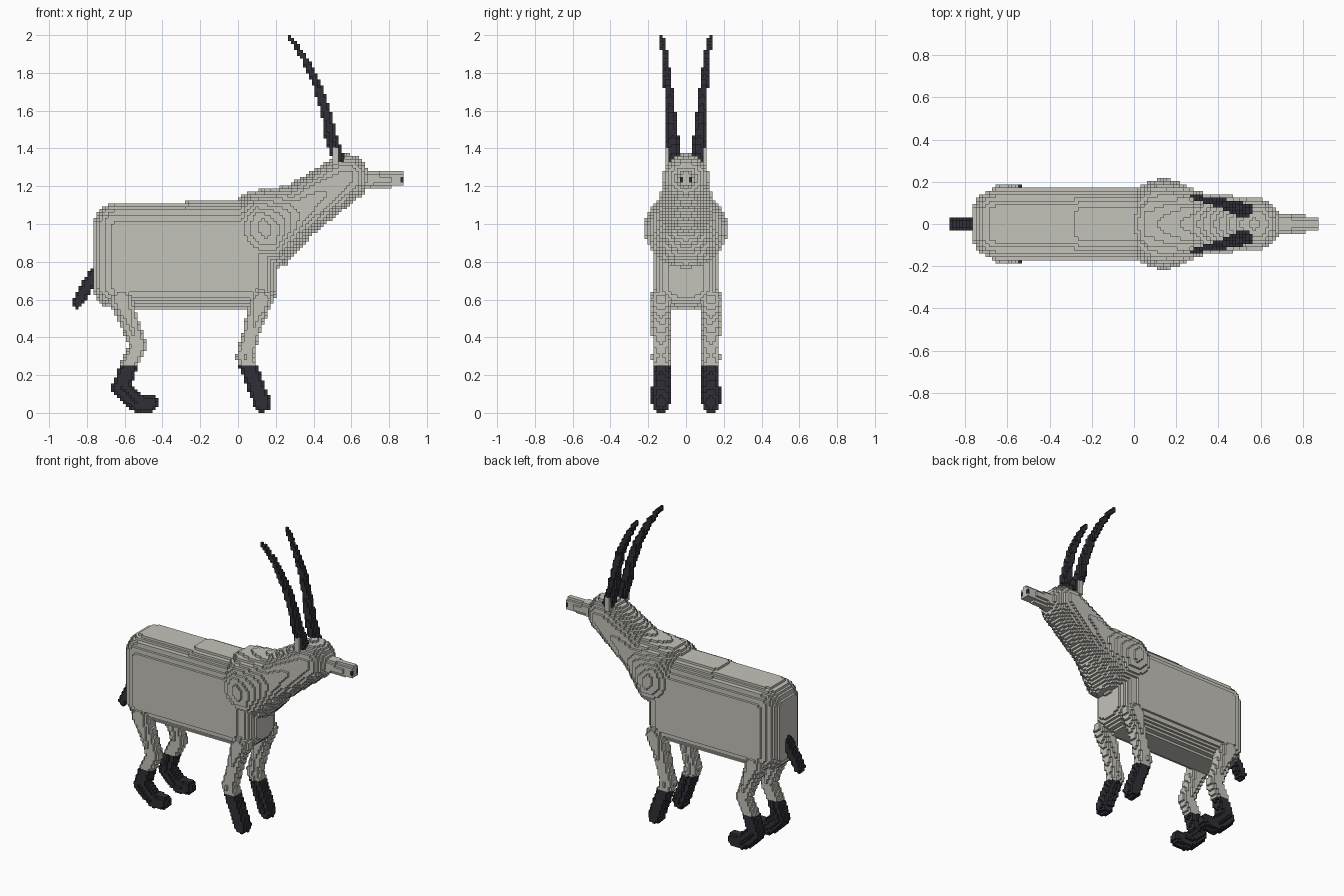
import bpy, bmesh, math
from mathutils import Vector

if "Cube" in bpy.data.objects:
    bpy.data.objects.remove(bpy.data.objects["Cube"], do_unlink=True)

V = 1 / 64          # edge of one small block
SOCK_TOP = 0.255    # height where the dark lower legs begin


def make_material(name, rgb):
    mat = bpy.data.materials.new(name)
    mat.use_nodes = True
    mat.diffuse_color = (*rgb, 1)
    bsdf = mat.node_tree.nodes["Principled BSDF"]
    bsdf.inputs["Base Color"].default_value = (*rgb, 1)
    bsdf.inputs["Roughness"].default_value = 0.9
    return mat


grey = make_material("pale grey coat", (0.55, 0.54, 0.49))
dark = make_material("charcoal", (0.030, 0.028, 0.038))


def fill(lo, hi, inside):
    """Blocks within the bounds whose centre passes the test."""
    a = [math.floor(c / V) for c in lo]
    b = [math.ceil(c / V) for c in hi]
    return {(i, j, k)
            for i in range(a[0], b[0]) for j in range(a[1], b[1]) for k in range(a[2], b[2])
            if inside(Vector(((i + .5) * V, (j + .5) * V, (k + .5) * V)))}


def limb(points):
    """Tapered round limb through points (x, y, z, radius)."""
    cells = set()
    for p, q in zip(points, points[1:]):
        a, b = Vector(p[:3]), Vector(q[:3])
        d, ra, rb = b - a, p[3], q[3]
        r = max(ra, rb)

        def inside(c):
            t = min(1, max(0, (c - a).dot(d) / d.length_squared))
            return (c - a - d * t).length <= ra + (rb - ra) * t

        cells |= fill([min(s, e) - r for s, e in zip(a, b)],
                      [max(s, e) + r for s, e in zip(a, b)], inside)
    return cells


def rounded_box(lo, hi, r):
    """Box with rounded edges of radius r."""
    def inside(c):
        gap = [max(l + r - x, x - h + r, 0) for x, l, h in zip(c, lo, hi)]
        return Vector(gap).length <= r
    return fill(lo, hi, inside)


parts = {}   # name -> (blocks, material); later parts take over shared blocks

# Barrel of the body, with a slightly raised back towards the withers
parts["body"] = (rounded_box((-.77, -.167, .55), (.21, .167, 1.11), .125)
                 | rounded_box((-.36, -.16, .7), (.2, .16, 1.125), .125), grey)

# Shoulders, neck and head as one tapering form
parts["neck_and_head"] = (limb([(.155, 0, .98, .217), (.33, 0, 1.075, .143),
                                (.57, 0, 1.245, .125)]), grey)

# Muzzle with a thin upper lip, and dark nostrils
parts["muzzle"] = (limb([(.6, 0, 1.235, .062), (.70, 0, 1.237, .048), (.835, 0, 1.234, .038)])
                   | rounded_box((.78, -.034, 1.2), (.87, .034, 1.265), .002)
                   | rounded_box((.80, -.020, 1.245), (.882, .020, 1.28), .002), grey)
parts["nostrils"] = (rounded_box((.855, -.034, 1.22), (.87, -.015, 1.25), .002)
                     | rounded_box((.855, .015, 1.22), (.87, .034, 1.25), .002), dark)

# Tail
parts["tail"] = (limb([(-.755, 0, .745, .032), (-.85, 0, .585, .032)]), dark)

# Legs, ears and horns on both flanks
for flank, s in (("near", -1), ("far", 1)):
    y = .132 * s
    legs = {
        "front": [(.125, y, .60, .062), (.09, y, .50, .050), (.065, y, .40, .046),
                  (.037, y, .30, .048), (.065, y, .22, .046), (.128, y, .052, .048)],
        "hind": [(-.62, y, .60, .062), (-.575, y, .48, .050), (-.53, y, .35, .046),
                 (-.575, y, .26, .046), (-.62, y, .13, .048), (-.53, y, .052, .048),
                 (-.468, y, .052, .045)],
    }
    for end, path in legs.items():
        cells = limb(path)
        low = {c for c in cells if (c[2] + .5) * V < SOCK_TOP}
        parts[f"{end}_leg_{flank}"] = (cells - low, grey)
        parts[f"{end}_sock_and_hoof_{flank}"] = (low, dark)
    parts[f"ear_{flank}"] = (limb([(.515, .09 * s, 1.32, .018), (.515, .098 * s, 1.40, .012)]), grey)
    parts[f"horn_{flank}"] = (limb([(.53, .066 * s, 1.35, .033), (.495, .070 * s, 1.45, .033),
                                    (.468, .080 * s, 1.58, .027), (.42, .096 * s, 1.74, .023),
                                    (.35, .110 * s, 1.88, .018), (.275, .132 * s, 1.991, .012)]), dark)

# Give every block one owner, so only the outer skin is built
owner = {}
for name, (cells, _) in parts.items():
    for c in cells:
        owner[c] = name

DIRECTIONS = [(axis, side) for axis in range(3) for side in (0, 1)]


def build_skin(name, cells, mat):
    bm = bmesh.new()
    verts = {}

    def corner(key):
        if key not in verts:
            verts[key] = bm.verts.new([n * V for n in key])
        return verts[key]

    for c in cells:
        for axis, side in DIRECTIONS:
            nb = list(c)
            nb[axis] += 2 * side - 1
            if tuple(nb) in owner:
                continue
            u, w = (axis + 1) % 3, (axis + 2) % 3
            ring = []
            for du, dw in ((0, 0), (1, 0), (1, 1), (0, 1)):
                k = list(c)
                k[axis] += side
                k[u] += du
                k[w] += dw
                ring.append(corner(tuple(k)))
            bm.faces.new(ring if side else ring[::-1])
    mesh = bpy.data.meshes.new(name)
    bm.to_mesh(mesh)
    bm.free()
    mesh.materials.append(mat)
    bpy.context.collection.objects.link(bpy.data.objects.new(name, mesh))


for name, (cells, mat) in parts.items():
    build_skin(name, [c for c in cells if owner[c] == name], mat)
